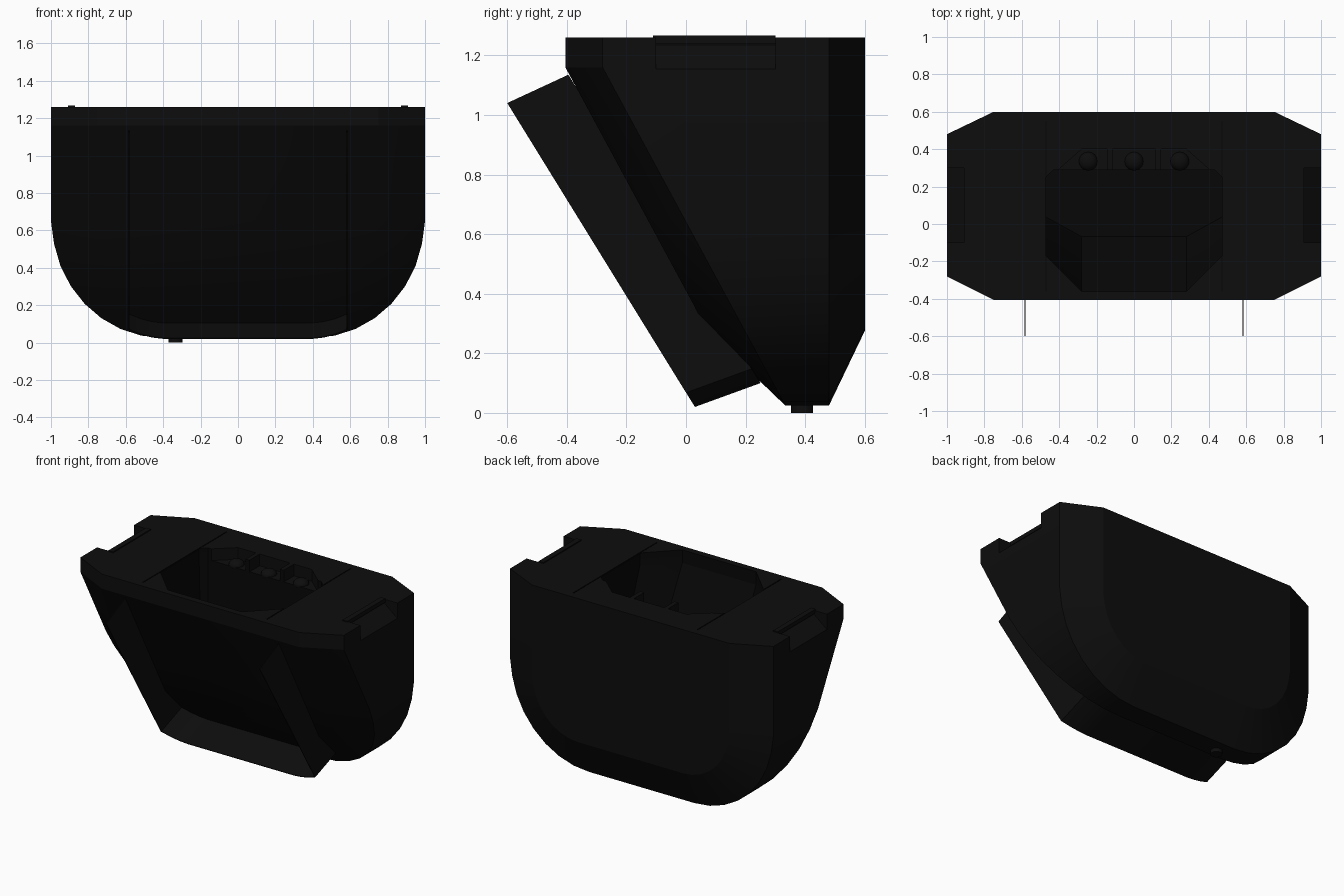
import bpy, bmesh, math

if "Cube" in bpy.data.objects:
    bpy.data.objects.remove(bpy.data.objects["Cube"])

def material(name, v):
    m = bpy.data.materials.new(name)
    m.diffuse_color = (v, v, v, 1)
    m.use_nodes = True
    m.node_tree.nodes["Principled BSDF"].inputs["Base Color"].default_value = m.diffuse_color
    return m

BLACK = material("black plastic", 0.004)
DARK = material("dark cavity", 0.0022)

def make(name, verts, faces, mat):
    me = bpy.data.meshes.new(name)
    me.from_pydata(verts, [], faces)
    bm = bmesh.new()
    bm.from_mesh(me)
    bmesh.ops.recalc_face_normals(bm, faces=bm.faces)
    bm.to_mesh(me)
    bm.free()
    ob = bpy.data.objects.new(name, me)
    bpy.context.collection.objects.link(ob)
    me.materials.append(mat)
    return ob

def loft(name, rings, mat):
    """Closed rings joined in order, with flat end caps."""
    n = len(rings[0])
    verts = [p for r in rings for p in r]
    faces = [[j*n + i, j*n + (i+1) % n, (j+1)*n + (i+1) % n, (j+1)*n + i]
             for j in range(len(rings)-1) for i in range(n)]
    faces += [list(range(n)), [(len(rings)-1)*n + i for i in range(n)]]
    return make(name, verts, faces, mat)

def box(name, x0, x1, y0, y1, z0, z1, mat):
    q = [(x0, y0), (x1, y0), (x1, y1), (x0, y1)]
    return loft(name, [[(x, y, z) for x, y in q] for z in (z0, z1)], mat)

def activate(ob):
    bpy.ops.object.select_all(action='DESELECT')
    bpy.context.view_layer.objects.active = ob
    ob.select_set(True)

def cut(ob, cutter):
    cutter.hide_render = True
    m = ob.modifiers.new("cut", 'BOOLEAN')
    m.operation, m.solver, m.object = 'DIFFERENCE', 'EXACT', cutter
    m.material_mode = 'TRANSFER'
    activate(ob)
    bpy.ops.object.modifier_apply(modifier=m.name)
    bpy.data.objects.remove(cutter)

def smooth(ob):
    activate(ob)
    bpy.ops.object.shade_smooth_by_angle(angle=math.radians(25))

TOP, RIM, LOW = 1.26, 1.16, 0.025

# Body: U-shaped outline, bevelled front and back, with a leaning front
def u_ring(inset, front=None, back=None):
    half = [(1-inset, TOP), (1-inset, RIM)]
    for i in range(9):
        a = math.pi/2*i/8
        half.append((0.4 + (0.595-inset)*math.cos(a) + 0.005*(i == 0),
                     0.65 - (0.65-LOW-inset)*math.sin(a)))
    pts = half + [(-x, z) for x, z in reversed(half)]
    return [(x, back if front is None else front + 0.54*(RIM-min(z, RIM)), z)
            for x, z in pts]

rings = [u_ring(0.25, front=-0.405), u_ring(0, front=-0.28),
         u_ring(0, back=0.48), u_ring(0.25, back=0.6)]
n = len(rings[0])
faces = []
for j in range(3):
    a, b = j*n, (j+1)*n
    faces += [[a+i, a+i+1, b+i+1, b+i] for i in range(n-1)]
    faces.append([a, b, b+n-1, a+n-1])
for a in (0, 3*n):
    faces += [[a+i, a+i+1, a+n-2-i, a+n-1-i] for i in range(n//2-1)]
body = make("body", [p for r in rings for p in r], faces, BLACK)

# Basin opening, with its front wall following the lean of the body
plan = [(0.28, -0.36), (0.47, -0.17), (0.47, 0.25), (0.43, 0.29)]
plan += [(-x, y) for x, y in reversed(plan)]
def basin_ring(z, push):
    return [(x, 0.29 - (0.29-y)*(1-push), z) for x, y in plan]
cut(body, loft("basin_cutter", [basin_ring(1.3, 0), basin_ring(1.17, 0),
                                basin_ring(0.62, 0.45)], DARK))

# Three shallow pockets behind the basin
for x0, x1, x2, x3 in ((-0.41, -0.145, -0.145, -0.28), (-0.115, 0.115, 0.115, -0.115),
                       (0.145, 0.41, 0.28, 0.145)):
    q = [(x0, 0.285), (x1, 0.285), (x2, 0.4), (x3, 0.4)]
    cut(body, loft("pocket_cutter", [[(x, y, z) for x, y in q] for z in (1.18, 1.3)], BLACK))

# Grip notches at both ends and seams across the lid
for s in (-1, 1):
    prof = [(0.9, 1.3), (0.9, 1.235), (1.05, 1.115), (1.05, 1.3)]
    cut(body, loft("notch_cutter", [[(s*x, y, z) for x, z in prof] for y in (-0.1, 0.3)], BLACK))
    cut(body, box("seam_cutter", s*0.471-0.003, s*0.471+0.003, -0.36, 0.55, 1.254, 1.3, DARK))
smooth(body)

for s in (-1, 1):
    side = "right" if s > 0 else "left"
    # Low ridge beside each notch
    box("grip_ridge_" + side, s*0.89-0.018, s*0.89+0.018, -0.11, 0.3, 1.24, 1.267, BLACK)
    # Thin side wall of the open front tray
    prof = [(-0.6, 1.04), (0.0, 0.068), (0.22, 0.148), (-0.395, 1.135)]
    loft("tray_wall_" + side, [[(s*x, y, z) for y, z in prof] for x in (0.581, 0.586)], BLACK)

# Thin tray floor, curving up towards the side walls
steps = [(-0.585, 0.048), (-0.52, 0.022), (-0.46, 0.007), (-0.4, 0)]
steps += [(-x, r) for x, r in reversed(steps)]
tray = loft("tray_floor", [[(x, y - 0.62*r, z + r) for y, z in
            ((0.03, 0.02), (0.25, 0.1), (0.248, 0.105), (0.028, 0.025))]
            for x, r in steps], BLACK)
smooth(tray)

# Round buttons in the pockets
for i in (-1, 0, 1):
    bpy.ops.mesh.primitive_uv_sphere_add(segments=16, ring_count=8, radius=0.05,
                                         location=(i*0.245, 0.335, 1.18))
    knob = bpy.context.object
    knob.name = "pocket_button_%d" % (i+2)
    knob.scale.z = 0.7
    knob.data.materials.append(BLACK)
    smooth(knob)

# Drain plug under the body
bpy.ops.mesh.primitive_cylinder_add(vertices=16, radius=0.037, depth=0.04,
                                    location=(-0.335, 0.39, 0.02))
plug = bpy.context.object
plug.name = "drain_plug"
plug.data.materials.append(BLACK)
smooth(plug)
